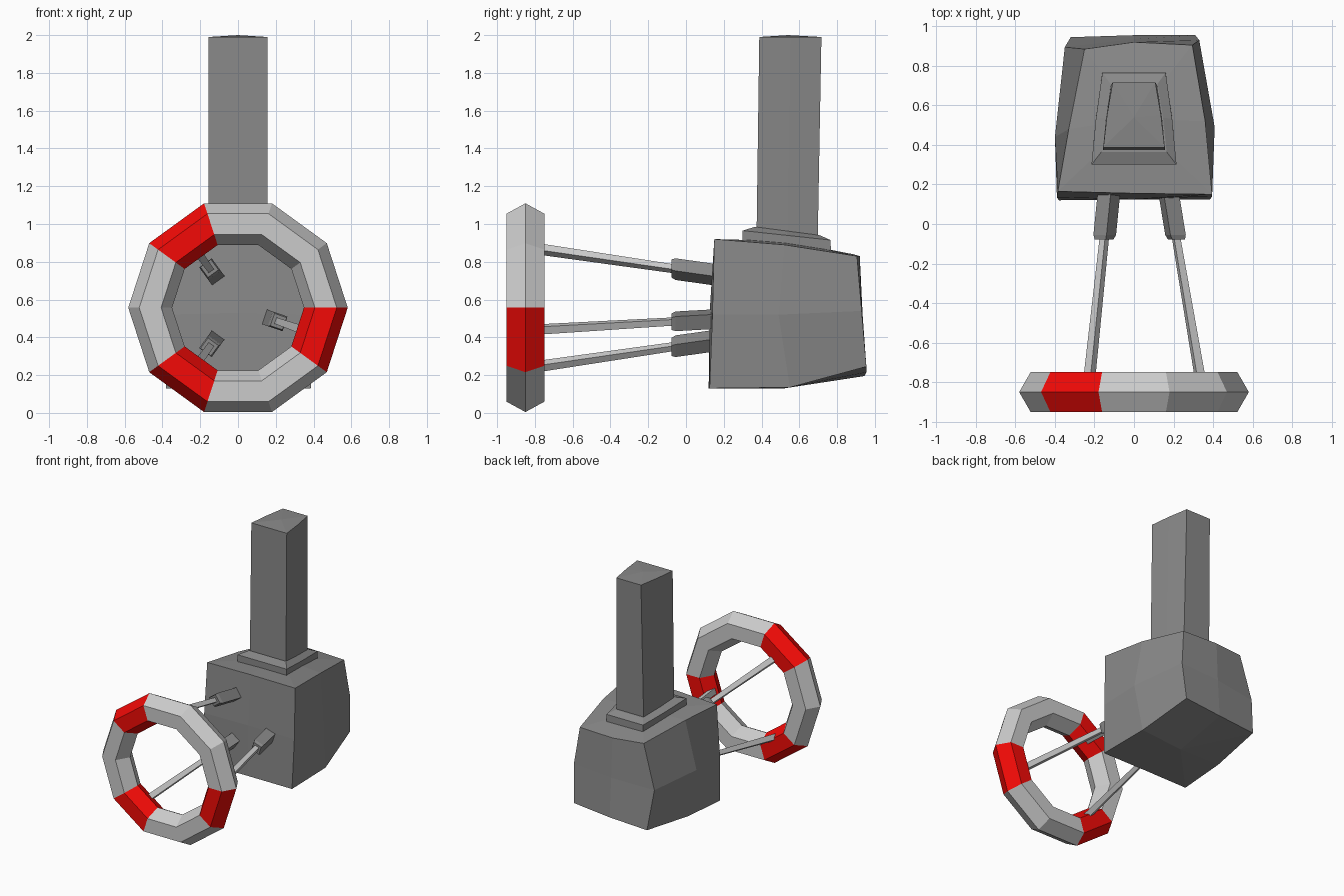
import bpy, bmesh, math
from mathutils import Vector

if "Cube" in bpy.data.objects:
    bpy.data.objects.remove(bpy.data.objects["Cube"])


def material(name, rgb):
    m = bpy.data.materials.new(name)
    m.diffuse_color = (*rgb, 1)
    m.use_nodes = True
    m.node_tree.nodes["Principled BSDF"].inputs["Base Color"].default_value = m.diffuse_color
    return m


DARK = material("dark_grey", (.25, .25, .25))
LIGHT = material("light_grey", (.6, .6, .6))
RED = material("red", (.9, .003, .002))


def loft(name, rings, mat, bottom=None, top=None):
    """Skin equal-length rings; optional centre points fan the caps."""
    bm = bmesh.new()
    rows = [[bm.verts.new(p) for p in ring] for ring in rings]
    n = len(rows[0])
    for a, b in zip(rows, rows[1:]):
        for i in range(n):
            j = (i + 1) % n
            bm.faces.new((a[i], a[j], b[j], b[i]))
    for row, centre in ((rows[0], bottom), (rows[-1], top)):
        if centre:
            c = bm.verts.new(centre)
            for i in range(n):
                bm.faces.new((row[i], row[(i + 1) % n], c))
        else:
            bm.faces.new(row)
    bmesh.ops.recalc_face_normals(bm, faces=bm.faces)
    mesh = bpy.data.meshes.new(name)
    bm.to_mesh(mesh)
    bm.free()
    mesh.materials.append(mat)
    ob = bpy.data.objects.new(name, mesh)
    bpy.context.collection.objects.link(ob)
    return ob


# Lumpy stone block: rings run counter-clockwise from the front left corner
low = [(-.38, .12, .13), (0, .125, .13), (.385, .125, .13), (.38, .55, .135),
       (.31, .955, .245), (0, .955, .215), (-.32, .945, .195), (-.37, .5, .15)]
mid = [(-.39, .135, .52), (0, .125, .53), (.395, .14, .52), (.408, .49, .52),
       (.33, .93, .54), (0, .935, .52), (-.35, .895, .5), (-.4, .44, .5)]
high = [(-.385, .165, .91), (0, .155, .92), (.395, .15, .92), (.36, .52, .89),
        (.295, .905, .83), (0, .92, .83), (-.25, .885, .84), (-.33, .48, .89)]
loft("block", [low, mid, high], DARK, (0, .52, .13), (0, .53, .91))


# Post and its stepped collar share one tapered outline
def outline(front, back, y0, y1, z0, z1):
    ym, side = (y0 + y1) / 2, front * .6 + back * .4
    zm = (z0 + z1) / 2
    return [(-front, y0, z0), (front, y0, z0), (side, ym, zm),
            (back, y1, z1), (-back, y1, z1), (-side, ym, zm)]


loft("collar", [outline(.215, .16, .30, .77, .86, .80),
                outline(.215, .16, .30, .765, .965, .915),
                outline(.165, .12, .365, .71, .985, .94)], DARK)
loft("post", [outline(.158, .118, .373, .697, .9, .9),
              outline(.155, .108, .388, .717, 1.99, 1.99)],
     DARK, None, (0, .54, 2.0))

# Ten-sided ring with three red segments
ZC = .557
bpy.ops.mesh.primitive_torus_add(major_segments=10, minor_segments=6,
                                 major_radius=.465, minor_radius=.116,
                                 location=(0, -.85, ZC),
                                 rotation=(math.pi / 2, 0, 0))
ring = bpy.context.object
ring.name = "ring"
ring.data.materials.append(LIGHT)
ring.data.materials.append(RED)
for f in ring.data.polygons:
    angle = math.degrees(math.atan2(f.center.y, f.center.x)) % 360
    f.material_index = int(int(angle // 36) in (3, 6, 9))


# Rods with thicker sockets, joining the red segments to the block
def bar(name, angle, stations, mat):
    """Square bar along y; stations are (y, radius, half width)."""
    a = math.radians(angle)
    out = Vector((math.cos(a), 0, math.sin(a)))
    side = Vector((-math.sin(a), 0, math.cos(a)))
    rings = []
    for y, r, h in stations:
        c = Vector((0, y, ZC)) + out * r
        rings.append([c + out * h * u + side * h * v
                      for u, v in ((-1, -1), (1, -1), (1, 1), (-1, 1))])
    loft(name, rings, mat)


for label, angle, dr in (("upper", 126, 0), ("lower", 234, 0), ("right", 341, -.03)):
    bar(label + "_rod", angle,
        [(-.84, .395 + dr, .022), (-.05, .252 + dr, .017)], LIGHT)
    bar(label + "_socket", angle,
        [(-.078, .257 + dr, .034), (-.055, .252 + dr, .041),
         (.2, .208 + dr, .041)], DARK)
